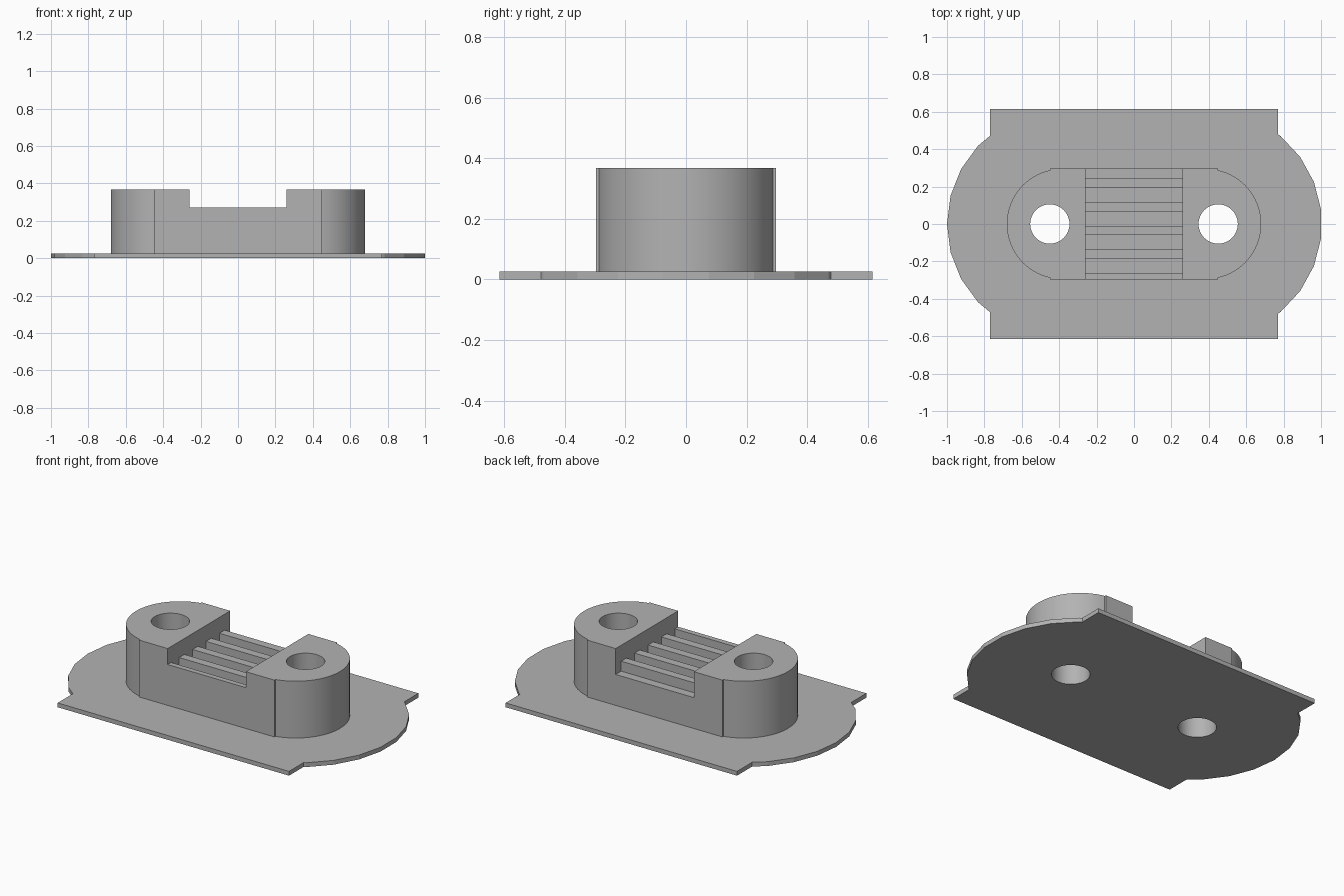
import bpy, bmesh
from math import pi
from mathutils import Matrix, Vector

cube = bpy.data.objects.get("Cube")
if cube:
    bpy.data.objects.remove(cube, do_unlink=True)

grey = bpy.data.materials.new("plain grey")
grey.use_nodes = True
colour = (0.45, 0.45, 0.45, 1)
grey.diffuse_color = colour
grey.node_tree.nodes["Principled BSDF"].inputs["Base Color"].default_value = colour

PLATE_TOP, BOSS_TOP = 0.026, 0.368
RIDGE_TOP, GROOVE_FLOOR = 0.272, 0.212


def finish(name, bm):
    mesh = bpy.data.meshes.new(name)
    bm.to_mesh(mesh)
    bm.free()
    mesh.materials.append(grey)
    obj = bpy.data.objects.new(name, mesh)
    bpy.context.collection.objects.link(obj)
    return obj


def box(name, x0, x1, y0, y1, z0, z1):
    bm = bmesh.new()
    size, mid = Vector((x1 - x0, y1 - y0, z1 - z0)), Vector((x0 + x1, y0 + y1, z0 + z1)) / 2
    bmesh.ops.create_cube(bm, size=1, matrix=Matrix.Translation(mid) @ Matrix.Diagonal(size).to_4x4())
    return finish(name, bm)


def cylinder(name, x, radius, z0, z1, sides):
    # The first corner points to -x
    bm = bmesh.new()
    bmesh.ops.create_cone(bm, cap_ends=True, segments=sides, radius1=radius, radius2=radius, depth=z1 - z0)
    corner = min(bm.verts, key=lambda v: (round(v.co.x, 4), v.co.y)).co
    turn = pi - Vector((1, 0)).angle_signed(Vector((corner.x, corner.y))) * -1
    bmesh.ops.transform(bm, verts=bm.verts,
                        matrix=Matrix.Translation((x, 0, (z0 + z1) / 2)) @ Matrix.Rotation(turn, 4, "Z"))
    return finish(name, bm)


def combine(target, other, operation):
    mod = target.modifiers.new("combine", "BOOLEAN")
    mod.operation, mod.object, mod.solver = operation, other, "EXACT"
    bpy.context.view_layer.objects.active = target
    bpy.ops.object.modifier_apply(modifier=mod.name)
    bpy.data.objects.remove(other, do_unlink=True)


# Base plate with coarse rounded ends
plate = box("base_plate", -0.77, 0.77, -0.615, 0.615, 0, PLATE_TOP)
for x in (-0.39, 0.395):
    combine(plate, cylinder("plate_end", x, 0.61, 0, PLATE_TOP, 25), "UNION")

# Raised block with rounded ends
block = box("raised_block", -0.45, 0.45, -0.297, 0.297, PLATE_TOP, BOSS_TOP)
for x in (-0.385, 0.385):
    combine(block, cylinder("block_end", x, 0.295, PLATE_TOP, BOSS_TOP, 64), "UNION")

# Notch across the middle, then grooves that leave narrow ridges
combine(block, box("notch", -0.26, 0.26, -0.5, 0.5, RIDGE_TOP, 0.6), "DIFFERENCE")
for i in range(5):
    start = -0.265 + 0.1275 * i
    end = start + 0.0775
    combine(block, box("groove", -0.26, 0.26, start, end, GROOVE_FLOOR, 0.6), "DIFFERENCE")

# Screw holes through both parts
for part in (plate, block):
    for x in (-0.45, 0.45):
        combine(part, cylinder("hole", x, 0.105, -0.2, 0.6, 48), "DIFFERENCE")

# Smooth the fine curves of the block, keep the plate faceted
bpy.ops.object.select_all(action="DESELECT")
block.select_set(True)
bpy.context.view_layer.objects.active = block
bpy.ops.object.shade_smooth_by_angle(angle=0.3)
